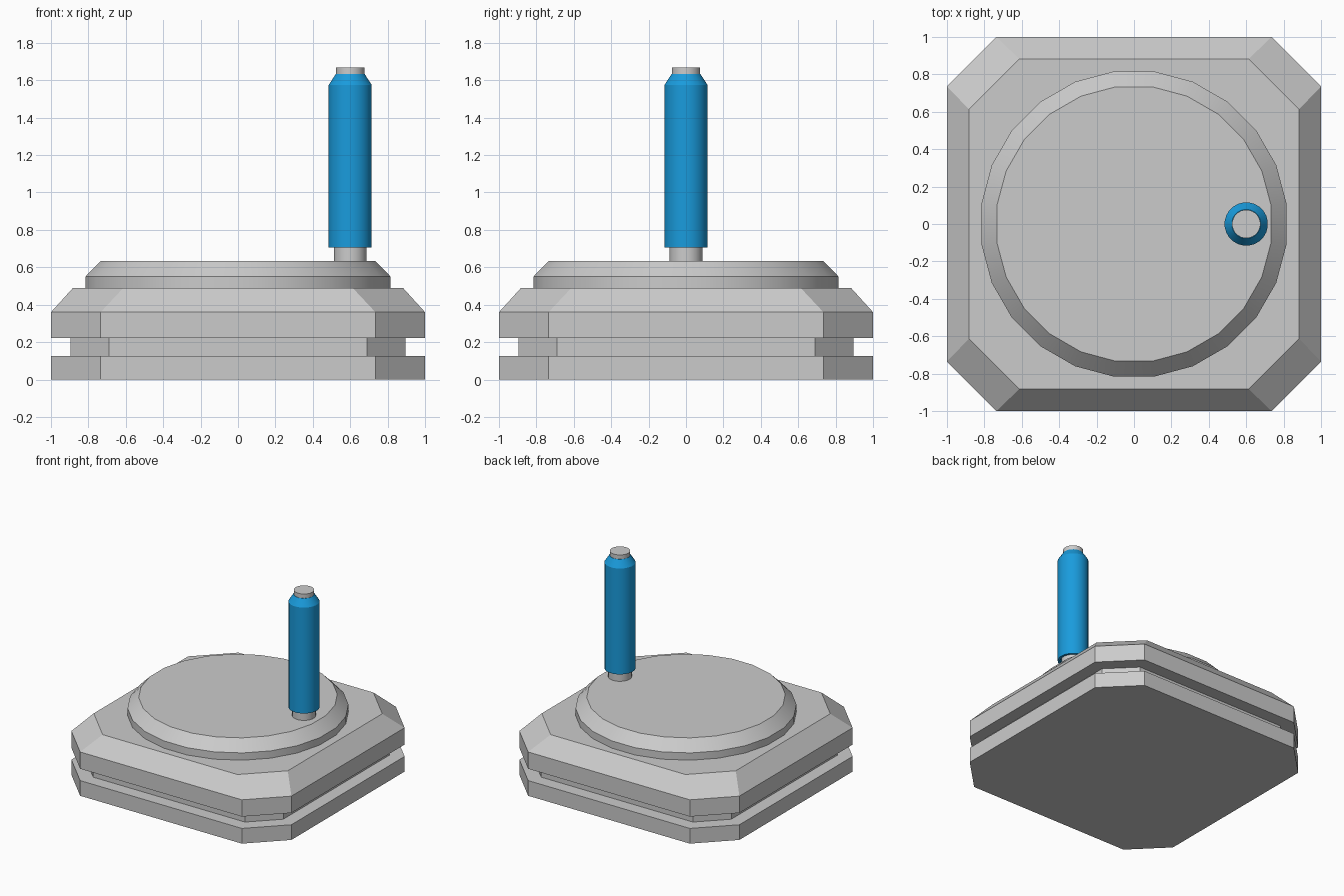
import bpy
import math

if "Cube" in bpy.data.objects:
    bpy.data.objects.remove(bpy.data.objects["Cube"])


def loft(name, rings, smooth=False, color=None, location=(0, 0, 0)):
    """Skin a stack of equal-length rings and cap both ends."""
    n = len(rings[0])
    verts = [p for ring in rings for p in ring]
    faces = [tuple(reversed(range(n)))]
    for k in range(len(rings) - 1):
        a, b = k * n, (k + 1) * n
        for i in range(n):
            j = (i + 1) % n
            faces.append((a + i, a + j, b + j, b + i))
    faces.append(tuple(range(len(verts) - n, len(verts))))
    mesh = bpy.data.meshes.new(name)
    mesh.from_pydata(verts, [], faces)
    obj = bpy.data.objects.new(name, mesh)
    obj.location = location
    bpy.context.collection.objects.link(obj)
    if color:
        mat = bpy.data.materials.new(name + "_color")
        mat.diffuse_color = color
        mat.use_nodes = True
        mat.node_tree.nodes["Principled BSDF"].inputs["Base Color"].default_value = mat.diffuse_color
        mesh.materials.append(mat)
    if smooth:
        bpy.ops.object.select_all(action='DESELECT')
        obj.select_set(True)
        bpy.context.view_layer.objects.active = obj
        bpy.ops.object.shade_smooth_by_angle(angle=math.radians(30))
    return obj


def cut_square(half, corner, z):
    """Square ring with cut corners, counter-clockwise."""
    h, c = half, corner
    return [(h, -c, z), (h, c, z), (c, h, z), (-c, h, z),
            (-h, c, z), (-h, -c, z), (-c, -h, z), (c, -h, z)]


def circle(radius, z, sides=24):
    step = 2 * math.pi / sides
    return [(radius * math.cos((i + 0.5) * step),
             radius * math.sin((i + 0.5) * step), z) for i in range(sides)]


# Base block: cut corners, a groove around the sides and a bevelled top
loft("base", [cut_square(*r) for r in [
    (1.0, 0.735, 0.0), (1.0, 0.735, 0.125),
    (0.895, 0.69, 0.125), (0.895, 0.69, 0.222),
    (1.0, 0.735, 0.222), (1.0, 0.735, 0.36),
    (0.882, 0.613, 0.49)]])

# Turntable disc with a bevelled rim
loft("disc", [circle(*r) for r in [
    (0.823, 0.49), (0.823, 0.55), (0.74, 0.635)]], smooth=True)

# Handle pin, off to one side of the disc
PIN_AT = (0.6, 0, 0)
loft("handle_pin", [circle(*r) for r in [
    (0.088, 0.635), (0.088, 0.735), (0.076, 0.735), (0.076, 1.668)]],
    smooth=True, location=PIN_AT)

# Blue grip sleeve: recessed underside, tapered top
loft("handle_grip", [circle(*r) for r in [
    (0.08, 0.735), (0.098, 0.735), (0.098, 0.705),
    (0.116, 0.705), (0.116, 1.575), (0.078, 1.633)]],
    smooth=True, color=(0.01, 0.33, 0.72, 1), location=PIN_AT)
